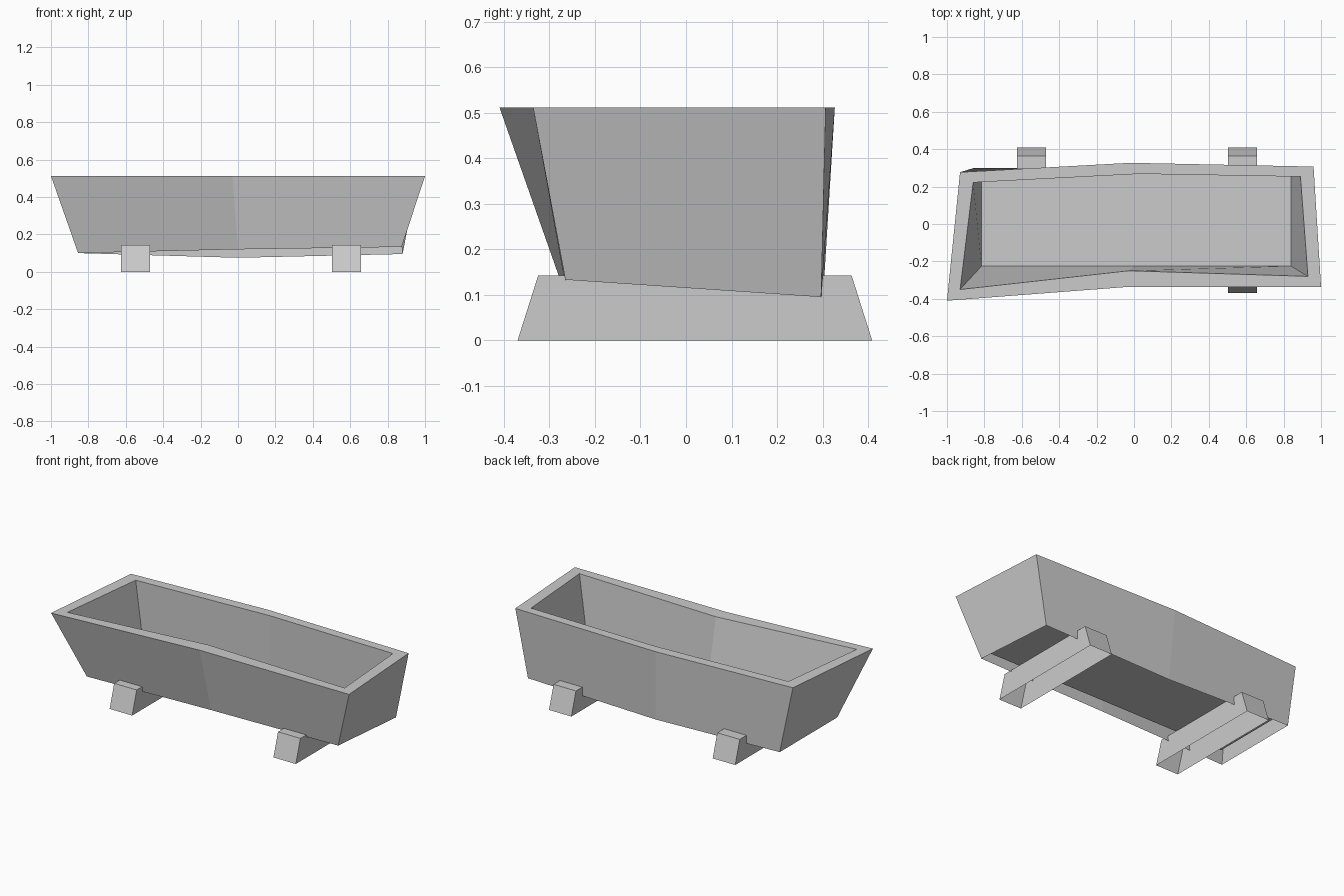
import bpy

if "Cube" in bpy.data.objects:
    bpy.data.objects.remove(bpy.data.objects["Cube"])

grey = bpy.data.materials.new("weathered grey")
grey.diffuse_color = (0.6, 0.6, 0.6, 1)
grey.use_nodes = True
grey.node_tree.nodes["Principled BSDF"].inputs["Base Color"].default_value = grey.diffuse_color


def make_object(name, verts, faces):
    mesh = bpy.data.meshes.new(name)
    mesh.from_pydata(verts, [], faces)
    mesh.update()
    mesh.materials.append(grey)
    obj = bpy.data.objects.new(name, mesh)
    bpy.context.collection.objects.link(obj)
    return obj


# Trough: rings run front left, front middle, front right, back right, back middle, back left
TOP = 0.512
outer_bottom = [(-0.855, -0.265, 0.10), (0.0, -0.265, 0.12), (0.875, -0.265, 0.133),
                (0.88, 0.297, 0.095), (0.0, 0.30, 0.075), (-0.855, 0.30, 0.10)]
outer_rim = [(-1.0, -0.41, TOP), (-0.03, -0.336, TOP), (1.0, -0.336, TOP),
             (0.96, 0.307, TOP), (-0.02, 0.327, TOP), (-0.93, 0.277, TOP)]
inner_rim = [(-0.93, -0.35, TOP), (-0.03, -0.25, TOP), (0.93, -0.28, TOP),
             (0.89, 0.253, TOP), (0.03, 0.268, TOP), (-0.86, 0.222, TOP)]
FLOOR = 0.16
inner_floor = [(-0.815, -0.225, FLOOR), (0.0, -0.225, FLOOR), (0.84, -0.225, FLOOR),
               (0.84, 0.255, FLOOR), (0.03, 0.273, FLOOR), (-0.815, 0.225, FLOOR)]

rings = [outer_bottom, outer_rim, inner_rim, inner_floor]
n = len(outer_rim)
faces = []
for r in range(len(rings) - 1):
    for i in range(n):
        j = (i + 1) % n
        faces.append((r * n + i, r * n + j, (r + 1) * n + j, (r + 1) * n + i))
# floor; the underside stays hollow below it
faces.append(tuple(3 * n + i for i in range(n)))
make_object("trough", [p for ring in rings for p in ring], faces)


# Support beams with sloped ends, open underneath
def beam(name, x0, x1):
    profile = [(-0.37, 0.0), (0.409, 0.0), (0.364, 0.142), (-0.325, 0.142)]
    verts = [(x, y, z) for x in (x0, x1) for y, z in profile]
    make_object(name, verts, [(3, 2, 1, 0), (4, 5, 6, 7),
                              (1, 2, 6, 5), (2, 3, 7, 6), (3, 0, 4, 7)])


beam("left_support", -0.625, -0.47)
beam("right_support", 0.503, 0.657)
